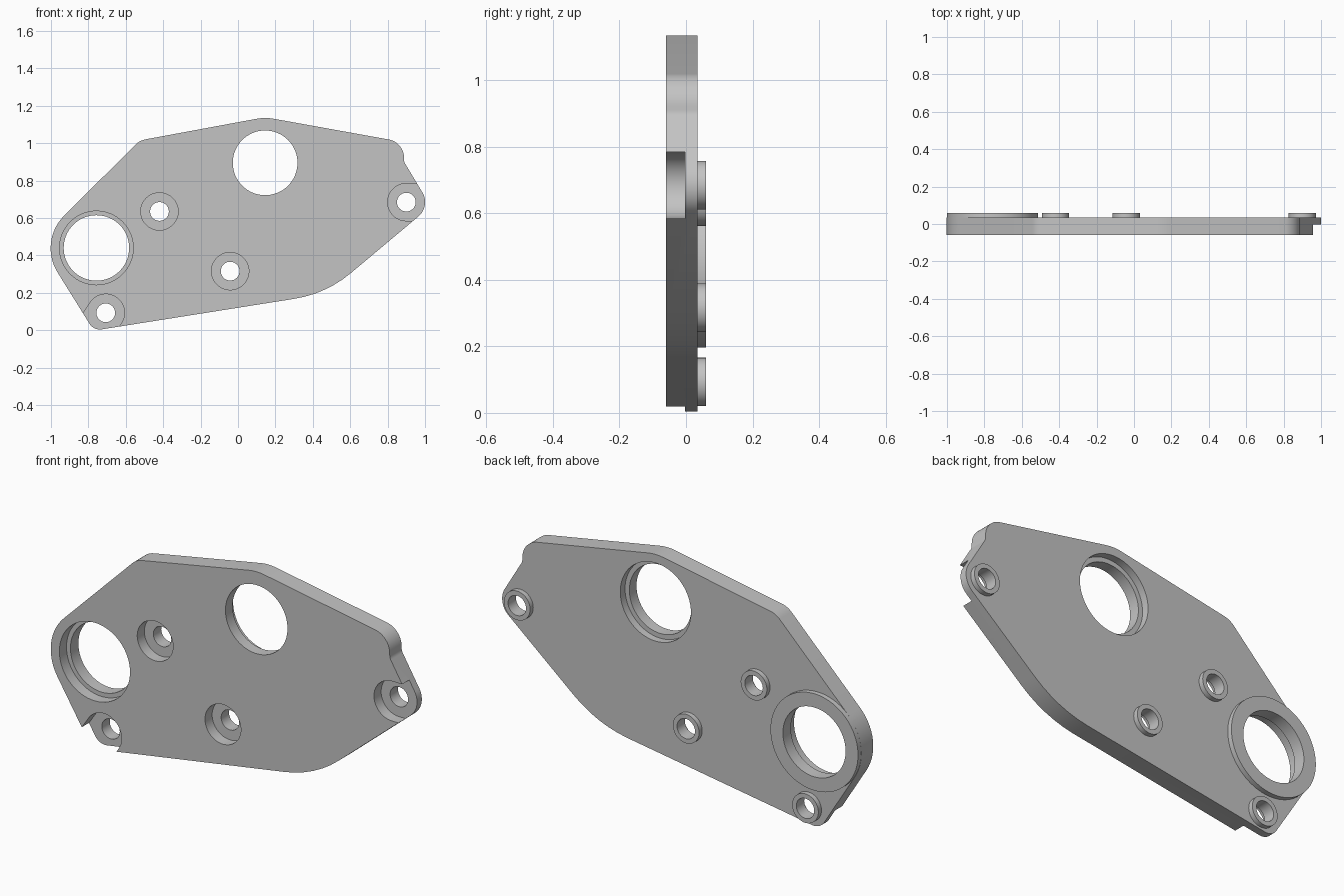
import bpy, bmesh, math
from mathutils import Vector

if "Cube" in bpy.data.objects:
    bpy.data.objects.remove(bpy.data.objects["Cube"])

FRONT, STEP, BACK, BOSS = -0.06, -0.003, 0.035, 0.06


def prism(name, points, y0, y1):
    """Extrude an (x, z) profile from y0 to y1."""
    bm = bmesh.new()
    face = bm.faces.new([bm.verts.new((x, y0, z)) for x, z in points])
    new = bmesh.ops.extrude_face_region(bm, geom=[face])["geom"]
    verts = [v for v in new if isinstance(v, bmesh.types.BMVert)]
    bmesh.ops.translate(bm, verts=verts, vec=(0, y1 - y0, 0))
    bmesh.ops.recalc_face_normals(bm, faces=bm.faces)
    mesh = bpy.data.meshes.new(name)
    bm.to_mesh(mesh)
    bm.free()
    obj = bpy.data.objects.new(name, mesh)
    bpy.context.collection.objects.link(obj)
    return obj


def arc(c, r, start=0.0, sweep=2 * math.pi, n=64, closed=True):
    count = n if closed else n + 1
    return [(c[0] + r * math.cos(start + sweep * i / n),
             c[1] + r * math.sin(start + sweep * i / n)) for i in range(count)]


def rounded(corners):
    """Polygon of (x, z, radius) corners with filleted vertices."""
    out = []
    for i, (x, z, r) in enumerate(corners):
        p = Vector((x, z))
        a = (Vector(corners[i - 1][:2]) - p).normalized()
        b = (Vector(corners[(i + 1) % len(corners)][:2]) - p).normalized()
        half = a.angle(b) / 2
        c = p + (a + b).normalized() * (r / math.sin(half))
        s = p + a * (r / math.tan(half)) - c
        e = p + b * (r / math.tan(half)) - c
        a0 = math.atan2(s.y, s.x)
        sweep = (math.atan2(e.y, e.x) - a0 + math.pi) % (2 * math.pi) - math.pi
        n = max(4, int(abs(sweep) / 0.09))
        out += arc(c, r, a0, sweep, n, closed=False)
    return out


def combine(target, tool, operation):
    mod = target.modifiers.new("bool", 'BOOLEAN')
    mod.operation, mod.solver, mod.object = operation, 'EXACT', tool
    bpy.context.view_layer.objects.active = target
    bpy.ops.object.modifier_apply(modifier=mod.name)
    bpy.data.objects.remove(tool, do_unlink=True)


# Plate outline
plate = prism("mounting_plate", rounded([
    (0.145, 1.139, 0.24), (0.888, 1.005, 0.10), (0.888, 0.90, 0.04),
    (1.03, 0.663, 0.10), (0.4715, 0.195, 0.62), (-0.771, -0.002, 0.065),
    (-1.068, 0.475, 0.245), (-0.525, 1.015, 0.10)]), FRONT, BACK)

bearing, window = (-0.757, 0.44), (0.145, 0.895)
ears = [((0.90, 0.685), 0.0), ((-0.707, 0.093), math.radians(236))]
inner_screws = [(-0.42, 0.635), (-0.042, 0.316)]
screws = inner_screws + [c for c, _ in ears]

# Raised rings on the back
combine(plate, prism("bearing_boss", arc(bearing, 0.244, n=96), 0.01, BOSS), 'UNION')
for c in screws:
    combine(plate, prism("screw_boss", arc(c, 0.073), 0.01, BOSS), 'UNION')

# Through holes
for c, r in [(bearing, 0.175), (window, 0.173)] + [(c, 0.05) for c in screws]:
    combine(plate, prism("hole", arc(c, r), -0.2, 0.2), 'DIFFERENCE')

# Stepped recesses: bearing and screws from the front, window from the back
combine(plate, prism("recess", arc(bearing, 0.197), -0.2, STEP), 'DIFFERENCE')
combine(plate, prism("recess", arc(window, 0.197), STEP, 0.2), 'DIFFERENCE')
for c in inner_screws:
    combine(plate, prism("recess", arc(c, 0.10), -0.2, STEP), 'DIFFERENCE')

# Open-sided recesses at the two ears
for c, d in ears:
    slot = arc(c, 0.10, d + math.pi / 2, math.pi, 32, closed=False)
    out = Vector((math.cos(d), math.sin(d))) * 0.3
    slot += [tuple(Vector(slot[-1]) + out), tuple(Vector(slot[0]) + out)]
    combine(plate, prism("ear_recess", slot, -0.2, STEP), 'DIFFERENCE')

# Grey metal finish
grey = bpy.data.materials.new("grey_metal")
grey.diffuse_color = (0.55, 0.55, 0.55, 1)
grey.use_nodes = True
grey.node_tree.nodes["Principled BSDF"].inputs["Base Color"].default_value = grey.diffuse_color
plate.data.materials.clear()
plate.data.materials.append(grey)
for p in plate.data.polygons:
    p.material_index = 0
bpy.ops.object.select_all(action='DESELECT')
plate.select_set(True)
bpy.context.view_layer.objects.active = plate
bpy.ops.object.shade_smooth_by_angle(angle=math.radians(30))
